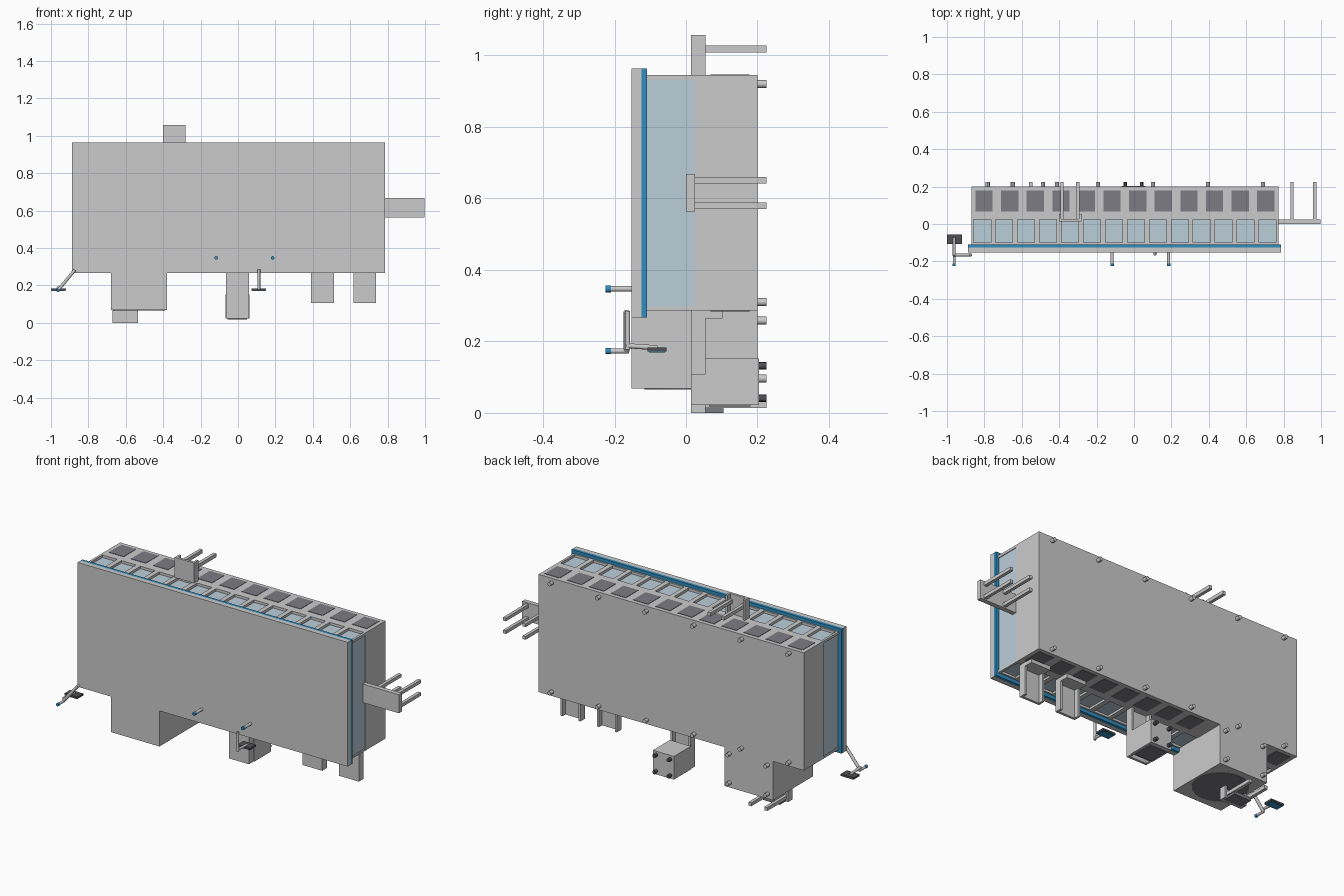
import bpy, math
from mathutils import Vector


def mat(name, col):
    m = bpy.data.materials.new(name)
    m.diffuse_color = (*col, 1)
    return m


BLUE = mat("blue", (0.03, 0.27, 0.52))
GLASS = mat("pale_blue", (0.50, 0.62, 0.70))
DARK = mat("dark_grey", (0.20, 0.20, 0.23))
BLACK = mat("charcoal", (0.08, 0.08, 0.09))


def box(name, x0, x1, y0, y1, z0, z1, m=None):
    bpy.ops.mesh.primitive_cube_add(size=1, location=((x0+x1)/2, (y0+y1)/2, (z0+z1)/2))
    o = bpy.context.object
    o.name = name
    o.scale = (x1-x0, y1-y0, z1-z0)
    bpy.ops.object.transform_apply(location=False, rotation=False, scale=True)
    if m:
        o.data.materials.append(m)
    return o


def rod(name, a, b, r, m=None, n=16):
    a, b = Vector(a), Vector(b)
    d = b - a
    bpy.ops.mesh.primitive_cylinder_add(vertices=n, radius=r, depth=d.length, location=(a+b)/2)
    o = bpy.context.object
    o.name = name
    o.rotation_euler = d.to_track_quat('Z', 'Y').to_euler()
    bpy.ops.object.shade_smooth_by_angle()
    if m:
        o.data.materials.append(m)
    return o


X0, X1, ZB, ZT = -0.87, 0.773, 0.286, 0.945

# front panel, gasket and rear case
box("front_panel", -0.887, 0.786, -0.152, -0.125, 0.267, 0.963)
box("gasket", -0.887, 0.786, -0.125, -0.109, 0.267, 0.963, BLUE)
box("rear_case", X0, X1, 0.025, 0.2, ZB, ZT)

# glazed front section with ribs above and below
box("glazed_section", X0+0.004, X1-0.004, -0.109, 0.025, 0.298, 0.931, GLASS)
pitch = (X1-X0)/14
for z0, z1, side in ((ZB, 0.298, "lower"), (0.931, ZT, "upper")):
    for i in range(15):
        c = X0 + i*pitch
        box(side+"_rib", max(X0, c-0.013), min(X1, c+0.013), -0.109, 0.025, z0, z1)
    box(side+"_front_rail", X0, X1, -0.109, -0.1, z0, z1)

# dark vent plates on top and underside
p = (X1-X0)/12
for i in range(12):
    c = X0 + (i+0.5)*p
    box("upper_vent", c-0.046, c+0.046, 0.068, 0.178, ZT-0.004, ZT+0.002, DARK)
    if not -0.69 < c < -0.37:
        box("lower_vent", c-0.046, c+0.046, 0.068, 0.178, ZB-0.002, ZB+0.004, DARK)

# lower housing with round port
box("lower_housing", -0.68, -0.38, -0.152, 0.2, 0.068, 0.29)
rod("round_port", (-0.53, 0.024, 0.066), (-0.53, 0.024, 0.075), 0.14, DARK, 40)


# bracket channels: web plus two flanges
def channel(name, x0, x1, z0, z1):
    box(name+"_web", x0, x1, 0.014, 0.028, z0, z1)
    for a, b in ((x0, x0+0.012), (x1-0.012, x1)):
        box(name+"_flange", a, b, 0.026, 0.054, z0, z1)


channel("top_bracket", -0.402, -0.282, ZT, 1.058)
for x in (-0.385, -0.3):
    box("top_bracket_rod", x-0.009, x+0.009, 0.026, 0.225, 1.008, 1.028)

box("side_bracket", 0.773, 0.997, 0.0, 0.025, 0.564, 0.668)
for x in (0.845, 0.967):
    for z in (0.58, 0.651):
        box("side_bracket_rod", x-0.009, x+0.009, 0.025, 0.225, z-0.009, z+0.009)

channel("housing_bracket", -0.67, -0.535, 0.0, 0.07)
box("housing_bracket_foot", -0.655, -0.55, 0.028, 0.105, 0.0, 0.018, DARK)
for x in (-0.652, -0.553):
    box("housing_bracket_rod", x-0.009, x+0.009, 0.028, 0.225, 0.013, 0.032)

for x0, x1 in ((0.39, 0.512), (0.617, 0.739)):
    channel("lower_bracket", x0, x1, 0.107, ZB)
    box("lower_bracket_cap", x0, x1, 0.028, 0.102, 0.264, ZB)

# central bracket with bolted box
channel("centre_bracket", -0.065, 0.058, 0.022, ZB)
box("bolted_box", -0.068, 0.062, 0.054, 0.204, 0.022, 0.152)
box("bolted_box_base", -0.055, 0.049, 0.065, 0.18, 0.018, 0.024, DARK)
for x in (-0.047, 0.041):
    for z in (0.041, 0.132):
        rod("box_bolt", (x, 0.2, z), (x, 0.225, z), 0.01, BLACK, 12)

# mounting studs on the back
for i in range(6):
    x = -0.782 + i*0.2945
    for z in (0.31, 0.92):
        rod("rear_stud", (x, 0.195, z), (x, 0.225, z), 0.011, None, 12)
for x in (-0.647, -0.411):
    for z in (0.096, 0.258):
        rod("housing_stud", (x, 0.195, z), (x, 0.225, z), 0.011, None, 12)

# blue-tipped front pins
for x in (-0.117, 0.185):
    rod("front_pin", (x, -0.15, 0.347), (x, -0.211, 0.347), 0.008)
    rod("front_pin_tip", (x, -0.21, 0.347), (x, -0.225, 0.347), 0.0095, BLUE)

# pedals on crank arms
def pad(x0, x1):
    box("pedal", x0, x1, -0.108, -0.055, 0.172, 0.183, BLACK)
    box("pedal_sole", x0+0.004, x1-0.004, -0.104, -0.059, 0.169, 0.173, BLUE)


pad(-1.0, -0.92)
rod("swung_arm", (-0.872, -0.166, 0.283), (-0.962, -0.166, 0.175), 0.0085)
rod("swung_pin", (-0.962, -0.16, 0.173), (-0.962, -0.211, 0.173), 0.007)
rod("swung_pin_tip", (-0.962, -0.21, 0.173), (-0.962, -0.225, 0.173), 0.0085, BLUE)
rod("swung_pedal_link", (-0.962, -0.17, 0.188), (-0.962, -0.075, 0.182), 0.0075)

pad(0.072, 0.15)
rod("hanging_arm", (0.112, -0.163, 0.285), (0.112, -0.163, 0.178), 0.007)
rod("hanging_pedal_link", (0.112, -0.166, 0.188), (0.112, -0.08, 0.182), 0.007)
